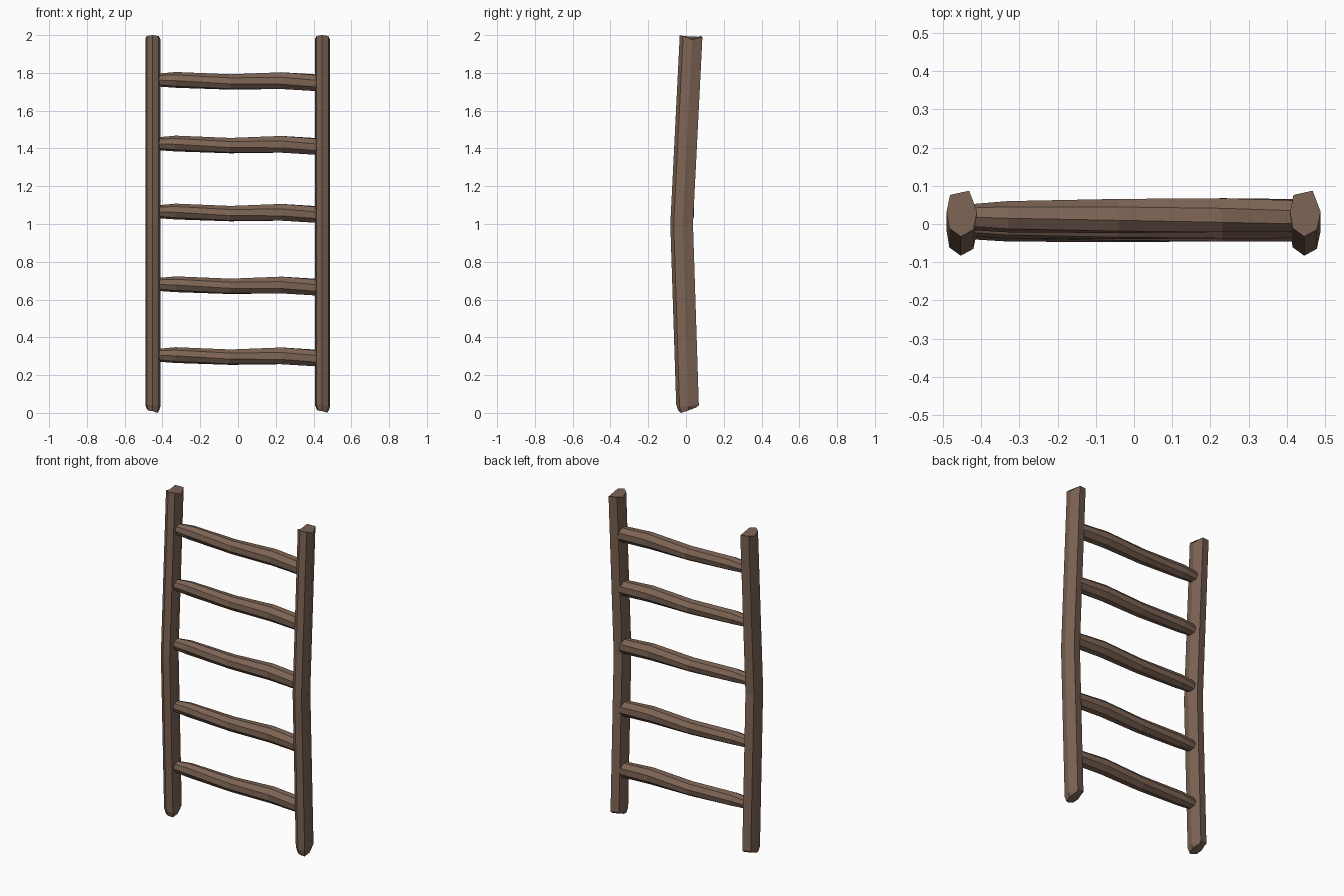
import bpy
from math import cos, sin, pi

if "Cube" in bpy.data.objects:
    bpy.data.objects.remove(bpy.data.objects["Cube"])

wood = bpy.data.materials.new("brown_wood")
wood.diffuse_color = (0.205, 0.128, 0.09, 1)
wood.use_nodes = True
wood.node_tree.nodes["Principled BSDF"].inputs["Base Color"].default_value = wood.diffuse_color


def loft(name, rings):
    """Skin a list of equal-length rings into a closed flat-shaded solid."""
    n = len(rings[0])
    verts = [v for r in rings for v in r]
    faces = []
    for k in range(len(rings) - 1):
        for i in range(n):
            j = (i + 1) % n
            faces.append((k * n + i, k * n + j, (k + 1) * n + j, (k + 1) * n + i))
    faces.append(tuple(reversed(range(n))))
    faces.append(tuple(range(len(verts) - n, len(verts))))
    me = bpy.data.meshes.new(name)
    me.from_pydata(verts, [], faces)
    me.materials.append(wood)
    ob = bpy.data.objects.new(name, me)
    bpy.context.collection.objects.link(ob)
    return ob


# Side posts: rough-hewn section, bowed forward at mid height
section = [(-0.003, -0.06), (0.03, -0.042), (0.04, 0.005), (0.019, 0.06),
           (-0.031, 0.049), (-0.04, 0.005), (-0.033, -0.038)]
top_z = [2.0, 1.995, 1.975, 1.99, 1.995, 1.98, 1.995]
foot_z = [0.045, 0.035, 0.035, 0.04, 0.045, 0.04, 0.045]
sole_z = [0.01, 0.0, 0.012, 0.03, 0.033, 0.02, 0.012]


def ring(cx, cy, zs, s=1.0):
    return [(cx + x * s, cy + y * s, z) for (x, y), z in zip(section, zs)]


for side, cx in (("left", -0.45), ("right", 0.448)):
    loft(side + "_post", [
        ring(cx, 0.008, sole_z, 0.8),
        ring(cx, 0.008, foot_z),
        ring(cx, -0.023, [1.0] * 7),
        ring(cx, 0.027, top_z)])

# Rungs: whittled eight-sided poles (x, centre y, centre z, radius y, radius z, twist)
stations = [(-0.425, 0.0, 0.005, 0.034, 0.034, 0.0),
            (-0.33, 0.001, 0.006, 0.041, 0.042, 0.1),
            (-0.04, 0.003, -0.005, 0.046, 0.042, 0.25),
            (0.23, 0.005, 0.002, 0.048, 0.048, 0.4),
            (0.425, 0.004, -0.01, 0.045, 0.046, 0.5)]
heights = [(0.30, 0.002), (0.675, -0.004), (1.06, -0.006), (1.42, 0.002), (1.757, 0.018)]
for k, (z0, y0) in enumerate(heights):
    rings = []
    for x, y, z, ry, rz, tw in stations:
        rings.append([(x, y0 + y + ry * cos(i * pi / 4 + tw),
                       z0 + z + rz * sin(i * pi / 4 + tw)) for i in range(8)])
    loft("rung_%d" % (k + 1), rings)
